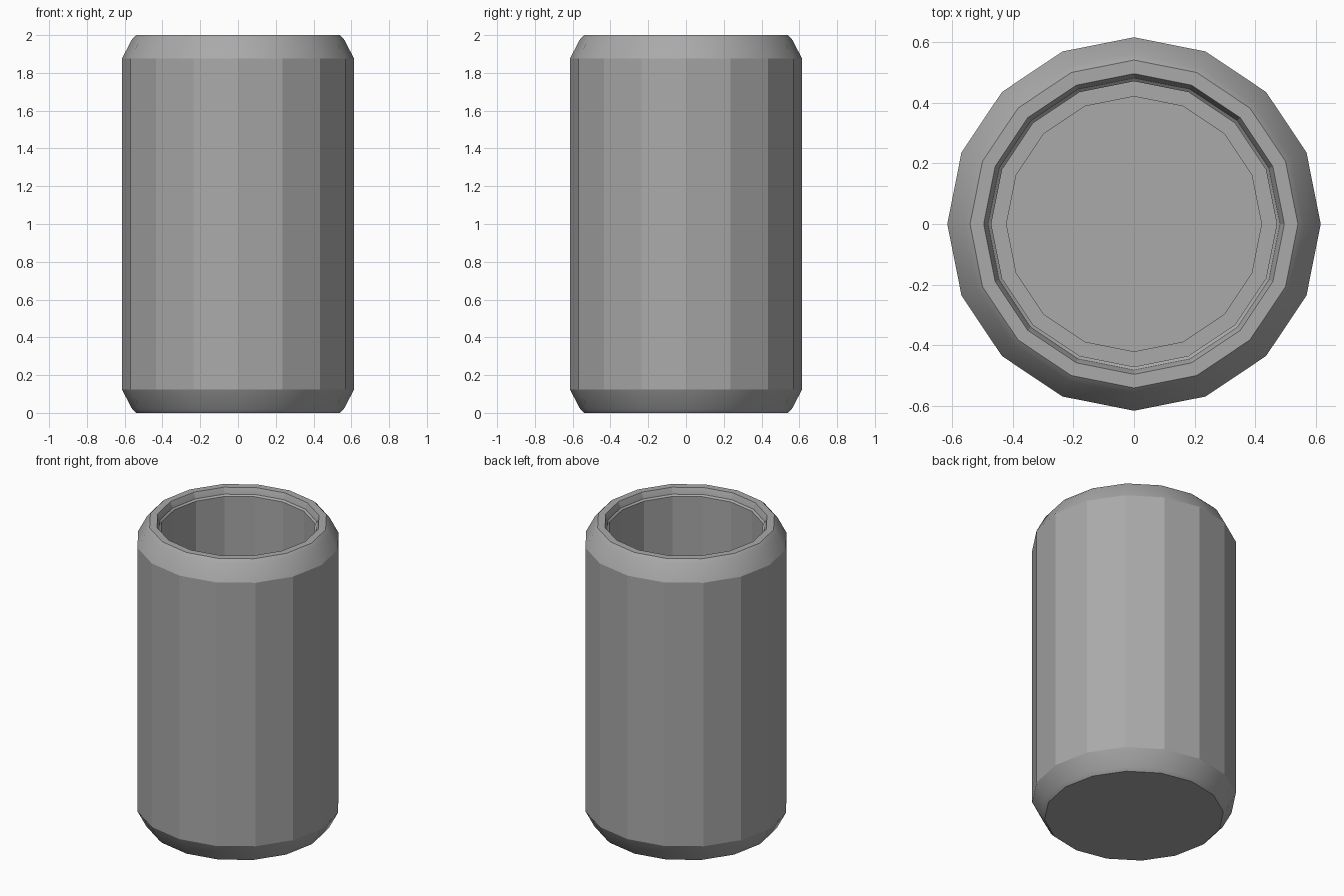
import bpy
import bmesh
from math import cos, sin, tau, radians

cube = bpy.data.objects.get("Cube")
if cube:
    bpy.data.objects.remove(cube, do_unlink=True)

SIDES = 16

grey = bpy.data.materials.new("plain grey")
grey.use_nodes = True
colour = (0.4, 0.4, 0.4, 1)
grey.diffuse_color = colour
grey.node_tree.nodes["Principled BSDF"].inputs["Base Color"].default_value = colour


def lathe(name, profile):
    """Turn a (radius, height) profile around z and cap both ends."""
    bm = bmesh.new()
    rings = [[bm.verts.new((r * cos(tau * i / SIDES), r * sin(tau * i / SIDES), z))
              for i in range(SIDES)] for r, z in profile]
    for low, high in zip(rings, rings[1:]):
        for i in range(SIDES):
            j = (i + 1) % SIDES
            bm.faces.new((low[i], low[j], high[j], high[i]))
    bm.faces.new(rings[0][::-1])
    bm.faces.new(rings[-1])
    mesh = bpy.data.meshes.new(name)
    bm.to_mesh(mesh)
    bm.free()
    mesh.materials.append(grey)
    obj = bpy.data.objects.new(name, mesh)
    bpy.context.collection.objects.link(obj)
    bpy.ops.object.select_all(action="DESELECT")
    obj.select_set(True)
    bpy.context.view_layer.objects.active = obj
    bpy.ops.object.shade_smooth_by_angle(angle=radians(20))
    return obj


# Outer shell: the same chamfer at the foot and the shoulder
chamfer = [(0.54, 0), (0.56, 0.02), (0.615, 0.125)]
outside = chamfer + [(r, 2 - z) for r, z in reversed(chamfer)]

# Stepped lip, hollow inside and a sunken floor
lip = [(0.495, 2), (0.483, 1.97), (0.481, 1.96), (0.47, 1.95)]
hollow = [(0.47, 0.12), (0.42, 0.12), (0.42, 0.08)]

lathe("hollow_can", outside + lip + hollow)
